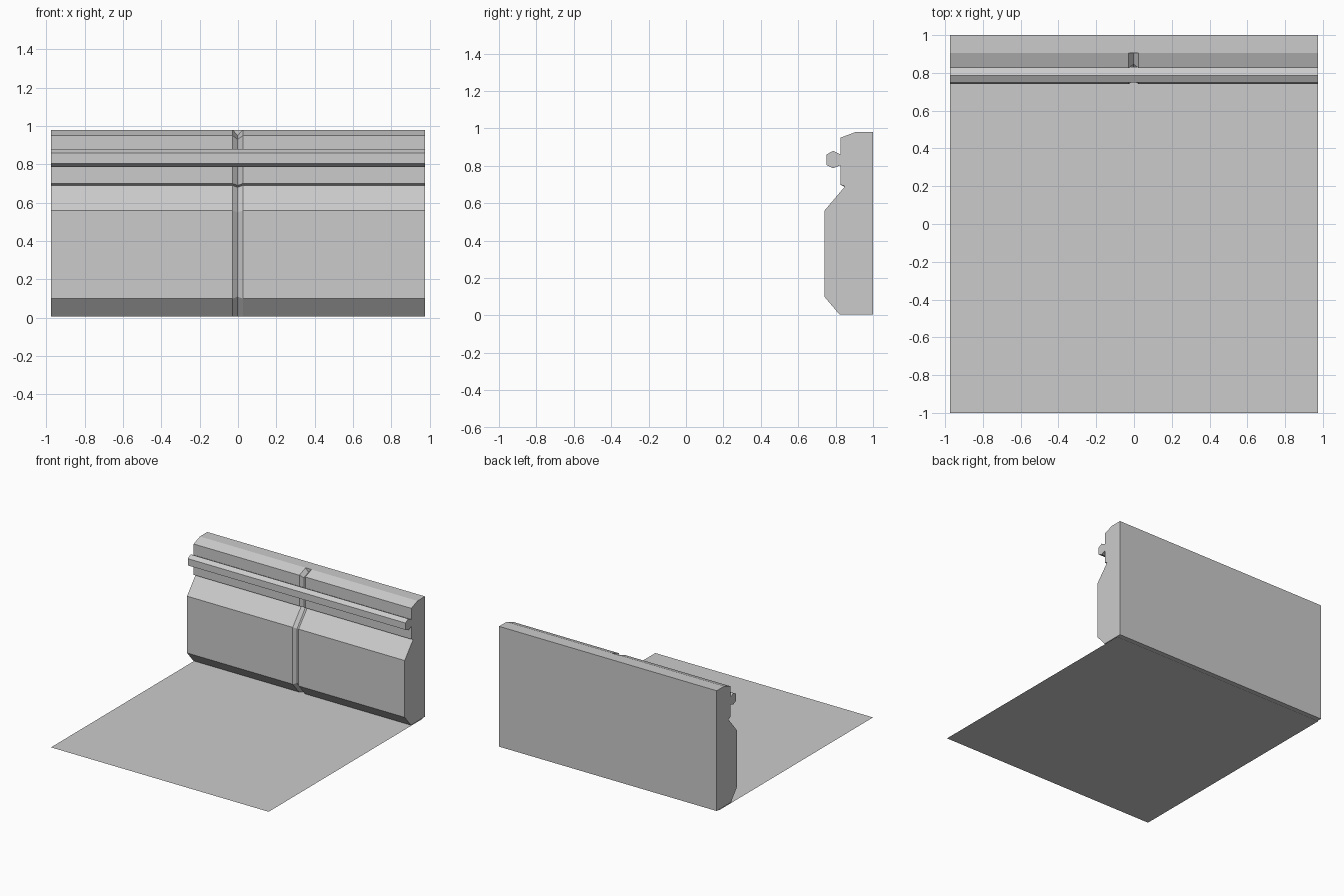
import bpy
import bmesh

cube = bpy.data.objects.get("Cube")
if cube:
    bpy.data.objects.remove(cube, do_unlink=True)

HALF = 0.975

# One plain grey for every part
grey = bpy.data.materials.new("light grey")
grey.use_nodes = True
colour = (0.6, 0.6, 0.6, 1)
grey.diffuse_color = colour
grey.node_tree.nodes["Principled BSDF"].inputs["Base Color"].default_value = colour


def loft(name, sections):
    """Bridge matching (y, z) profiles placed along x and cap both ends."""
    bm = bmesh.new()
    rings = [[bm.verts.new((x, y, z)) for y, z in pts] for x, pts in sections]
    n = len(rings[0])
    for a, b in zip(rings, rings[1:]):
        for i in range(n):
            j = (i + 1) % n
            bm.faces.new((a[i], a[j], b[j], b[i]))
    bm.faces.new(rings[0])
    bm.faces.new(rings[-1])
    bmesh.ops.remove_doubles(bm, verts=bm.verts, dist=0.0001)
    bmesh.ops.recalc_face_normals(bm, faces=bm.faces)
    return finish(name, bm)


def finish(name, bm):
    mesh = bpy.data.meshes.new(name)
    bm.to_mesh(mesh)
    bm.free()
    mesh.materials.append(grey)
    obj = bpy.data.objects.new(name, mesh)
    bpy.context.collection.objects.link(obj)
    return obj


# Wall panel with a V groove down the middle
back = [(1, 0.006), (1, 0.98), (0.905, 0.98)]
outer = back + [(0.905, 0.98), (0.825, 0.95), (0.825, 0.70), (0.85, 0.69),
                (0.74, 0.56), (0.74, 0.10), (0.82, 0.006)]
groove = back + [(0.905, 0.95), (0.845, 0.93), (0.845, 0.69), (0.865, 0.68),
                 (0.76, 0.55), (0.76, 0.11), (0.84, 0.006)]
loft("wall_panel", [(-HALF, outer), (-0.028, outer), (-0.002, groove),
                    (0.025, outer), (HALF, outer)])

# Handrail running along the wall
rail = [(0.83, 0.858), (0.787, 0.88), (0.75, 0.86), (0.75, 0.805),
        (0.787, 0.787), (0.83, 0.805)]
loft("rail", [(-HALF, rail), (HALF, rail)])

# Thin floor sheet
bm = bmesh.new()
bm.faces.new([bm.verts.new((x, y, 0)) for x, y in
              ((-HALF, -1), (HALF, -1), (HALF, 0.97), (-HALF, 0.97))])
finish("floor", bm)
